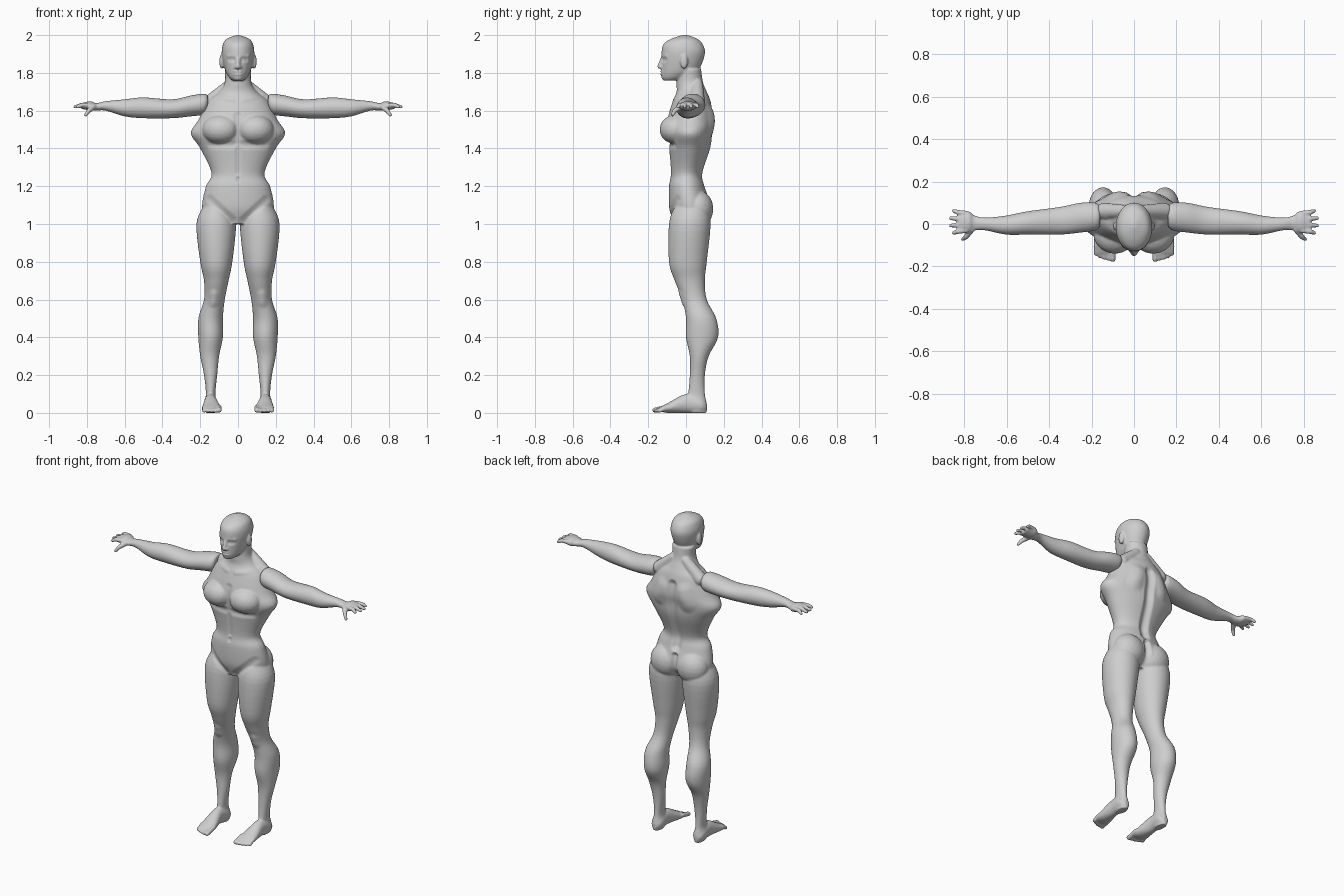
import bpy, bmesh, math
from mathutils import Vector, Matrix

default_cube = bpy.data.objects.get("Cube")
if default_cube:
    bpy.data.objects.remove(default_cube, do_unlink=True)

grey = (.62, .62, .62, 1)
clay = bpy.data.materials.new("clay_grey")
clay.use_nodes = True
clay.diffuse_color = grey
clay.node_tree.nodes["Principled BSDF"].inputs["Base Color"].default_value = grey

# Sculpting sides, and stroke heights as a share of the stroke radius
FRONT, BACK = -1, 1
DEEP, CARVED, SHALLOW, RAISED = -.8, -.5, -.25, .2


def blend_rows(before, start, end, after, t):
    """Smooth curve through neighbouring table rows."""
    blended = []
    for a, b, c, d in zip(before, start, end, after):
        leaving, arriving = (c - a) / 2, (d - b) / 2
        eased = t * t * (3 - 2 * t)
        value = b + (c - b) * eased
        value += leaving * t * (1 - t) ** 2 - arriving * t * t * (1 - t)
        blended.append(value)
    return blended


def loft(bm, axis, rows, steps=5, sides=40):
    """Skin elliptical sections; each row is position, then low and high of both widths."""
    sections = []
    padded = [rows[0], *rows, rows[-1]]
    for neighbours in zip(padded, padded[1:], padded[2:], padded[3:]):
        sections += [blend_rows(*neighbours, step / steps) for step in range(steps)]
    sections.append(rows[-1])
    rings = []
    for along, a_low, a_high, b_low, b_high in sections:
        ring = []
        for side in range(sides):
            angle = math.tau * side / sides
            a = (a_low + a_high + (a_high - a_low) * math.cos(angle)) / 2
            b = (b_low + b_high + (b_high - b_low) * math.sin(angle)) / 2
            spots = {"x": (along, a, b), "y": (a, along, b), "z": (a, b, along)}
            ring.append(bm.verts.new(spots[axis]))
        rings.append(ring)
    for lower, upper in zip(rings, rings[1:]):
        for side in range(sides):
            following = (side + 1) % sides
            bm.faces.new((lower[side], lower[following], upper[following], upper[side]))
    bm.faces.new(rings[0])
    bm.faces.new(rings[-1])


def centred_loft(bm, rows):
    """Loft upright sections given as height, half width, front and back."""
    loft(bm, "z", [(z, -half, half, front, back) for z, half, front, back in rows])


def blob(bm, centre, radii):
    placement = Matrix.Translation(centre) @ Matrix.Diagonal(radii).to_4x4()
    bmesh.ops.create_icosphere(bm, subdivisions=3, radius=1, matrix=placement)


def rod(bm, start, end, start_radius, end_radius, count=12):
    """Tapered rounded rod."""
    for step in range(count + 1):
        t = step / count
        radius = start_radius + (end_radius - start_radius) * t
        blob(bm, Vector(start).lerp(Vector(end), t), Vector((radius, radius, radius)))


def add_other_half(bm):
    copied = bmesh.ops.duplicate(bm, geom=bm.verts[:] + bm.edges[:] + bm.faces[:])
    for item in copied["geom"]:
        if isinstance(item, bmesh.types.BMVert):
            item.co.x = -item.co.x


def fuse(name, bm, voxel_size):
    """Blend all shapes of one part into a single smooth skin."""
    bmesh.ops.recalc_face_normals(bm, faces=bm.faces[:])
    mesh = bpy.data.meshes.new(name)
    bm.to_mesh(mesh)
    bm.free()
    part = bpy.data.objects.new(name, mesh)
    bpy.context.collection.objects.link(part)
    remesh = part.modifiers.new("skin", "REMESH")
    remesh.mode = "VOXEL"
    remesh.voxel_size = voxel_size
    soften = part.modifiers.new("soften", "SMOOTH")
    soften.iterations = 5
    graph = bpy.context.evaluated_depsgraph_get()
    skin = bpy.data.meshes.new_from_object(part.evaluated_get(graph))
    part.modifiers.clear()
    part.data = skin
    skin.materials.clear()
    skin.materials.append(clay)
    skin.shade_smooth()
    return part


def sculpt(part, strokes):
    """Push one side in or out along strokes from (x, z) to (x, z), on both halves."""
    vertices = part.data.vertices
    facing = [vertex.normal.y for vertex in vertices]
    for side, start, end, radius, strength in strokes:
        start, end = Vector(start), Vector(end)
        path = end - start
        lowest = min(start.y, end.y) - radius
        highest = max(start.y, end.y) + radius
        for vertex, toward in zip(vertices, facing):
            if toward * side <= 0 or not lowest < vertex.co.z < highest:
                continue
            offset = Vector((abs(vertex.co.x), vertex.co.z)) - start
            along = max(0, min(1, offset.dot(path) / path.length_squared))
            gap = (offset - path * along).length / radius
            if gap < 1:
                falloff = (1 - gap * gap) ** 2
                vertex.co.y += side * radius * strength * abs(toward) * falloff


# Legs
bm = bmesh.new()
loft(bm, "z", [
    (0, .12, .17, .02, .11), (.05, .11, .18, -.01, .11), (.1, .12, .17, .01, .1),
    (.2, .11, .18, .02, .1), (.3, .1, .2, .02, .12), (.4, .08, .21, 0, .17),
    (.5, .08, .21, 0, .16), (.6, .07, .18, -.02, .11), (.7, .05, .18, -.06, .1),
    (.8, .03, .2, -.09, .11), (1, .01, .22, -.09, .13), (1.1, .03, .18, -.06, .11)])

# Feet and toes
loft(bm, "y", [
    (.11, .13, .16, .01, .05), (.08, .11, .18, 0, .08), (0, .11, .18, 0, .1),
    (-.1, .09, .19, 0, .05), (-.14, .1, .18, .01, .03)])
for toe in range(5):
    x = .1 + .02 * toe
    radius = .011 if toe else .014
    rod(bm, (x, -.1, .03), (x, -.165 + .0016 * toe * toe, radius), radius, radius)

# Buttocks, chest, shoulder slopes and ears
blob(bm, (.09, .06, 1.08), (.1, .085, .1))
blob(bm, (.09, -.05, 1.5), (.1, .09, .08))
rod(bm, (.04, .06, 1.74), (.14, .06, 1.65), .03, .04)
blob(bm, (.086, -.01, 1.86), (.013, .02, .04))

# Brow and nostrils
rod(bm, (.01, -.12, 1.89), (.05, -.1, 1.89), .011, .011)
blob(bm, (.012, -.13, 1.83), (.01, .013, .01))
add_other_half(bm)

# Torso and neck
centred_loft(bm, [
    (1, .06, -.06, .07), (1.05, .17, -.08, .12), (1.1, .19, -.09, .13),
    (1.2, .17, -.09, .1), (1.27, .14, -.08, .09), (1.4, .2, -.09, .13),
    (1.48, .25, -.1, .14), (1.55, .21, -.1, .15), (1.65, .16, -.07, .13),
    (1.7, .1, -.05, .11), (1.75, .07, -.05, .09), (1.82, .07, -.04, .08)])

# Head
centred_loft(bm, [
    (1.76, .03, -.12, -.03), (1.78, .05, -.13, .02), (1.82, .07, -.13, .07),
    (1.9, .086, -.13, .1), (1.95, .08, -.12, .09), (1.98, .06, -.08, .06),
    (2, .01, -.02, .01)])

# Nose, lips and chin
rod(bm, (0, -.125, 1.88), (0, -.141, 1.834), .009, .012)
for lip_height in (1.807, 1.793):
    blob(bm, (0, -.125, lip_height), (.025, .012, .007))
blob(bm, (0, -.11, 1.775), (.025, .02, .017))

body = fuse("body", bm, .0055)
sculpt(body, [
    # Spine, cleft and shoulder blades
    (BACK, (0, 1.2), (0, 1.6), .04, CARVED),
    (BACK, (0, 1.02), (0, 1.14), .03, DEEP),
    (BACK, (.1, 1.5), (.08, 1.58), .06, RAISED),
    # Breastbone, chest fold, belly and groin
    (FRONT, (0, 1.43), (0, 1.57), .03, SHALLOW),
    (FRONT, (.03, 1.42), (.14, 1.42), .03, SHALLOW),
    (FRONT, (0, 1.27), (0, 1.4), .02, SHALLOW),
    (FRONT, (0, 1.23), (0, 1.24), .014, CARVED),
    (FRONT, (.03, 1.02), (.15, 1.13), .03, SHALLOW),
    # Collarbones and kneecaps
    (FRONT, (.03, 1.66), (.13, 1.68), .02, RAISED),
    (FRONT, (.13, .59), (.13, .62), .04, RAISED),
    # Eye sockets, eyes and mouth
    (FRONT, (.026, 1.87), (.04, 1.87), .019, CARVED),
    (FRONT, (.03, 1.87), (.036, 1.87), .012, RAISED),
    (FRONT, (0, 1.8), (.02, 1.8), .006, DEEP)])

# Left arm
bm = bmesh.new()
loft(bm, "x", [
    (.16, -.01, .08, 1.61, 1.68), (.18, -.03, .1, 1.58, 1.69), (.25, -.04, .1, 1.57, 1.68),
    (.35, -.05, .08, 1.56, 1.66), (.5, -.05, .06, 1.56, 1.67), (.6, -.05, .04, 1.57, 1.66),
    (.7, -.03, .03, 1.6, 1.65), (.75, -.03, .04, 1.6, 1.64), (.78, -.04, .06, 1.6, 1.65),
    (.83, -.04, .05, 1.61, 1.64)])

# Fingers and thumb
for finger in range(4):
    spread = 1.5 - finger
    knuckle = (.83, .01 + .03 * spread, 1.63)
    rod(bm, (.79, .01 + .027 * spread, 1.63), knuckle, .012, .012)
    rod(bm, knuckle, (.87 - .014 * abs(spread), .01 + .035 * spread, 1.62), .012, .009)
thumb_joint = (.79, -.06, 1.6)
rod(bm, (.765, -.025, 1.62), thumb_joint, .016, .012)
rod(bm, thumb_joint, (.806, -.072, 1.577), .012, .009)
left_arm = fuse("left_arm", bm, .0045)

# Right arm
mirrored = left_arm.data.copy()
mirrored.transform(Matrix.Scale(-1, 4, (1, 0, 0)))
mirrored.flip_normals()
right_arm = bpy.data.objects.new("right_arm", mirrored)
bpy.context.collection.objects.link(right_arm)
